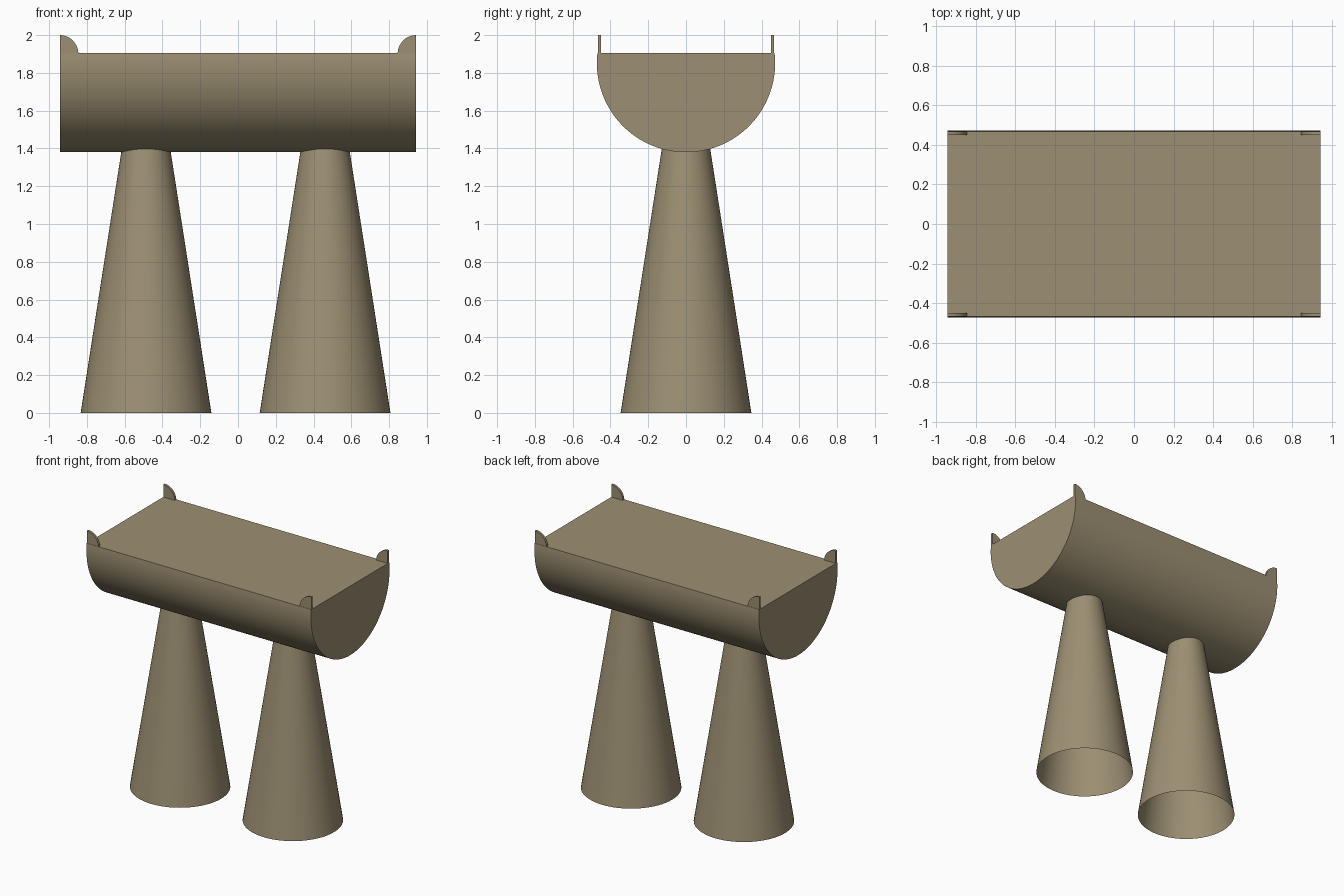
import bpy, bmesh, math

if "Cube" in bpy.data.objects:
    bpy.data.objects.remove(bpy.data.objects["Cube"])

mat = bpy.data.materials.new("warm_taupe")
mat.diffuse_color = (0.335, 0.279, 0.172, 1)
mat.use_nodes = True
mat.node_tree.nodes["Principled BSDF"].inputs["Base Color"].default_value = mat.diffuse_color

R, CZ, TOP, HALF = 0.472, 1.852, 1.905, 0.943


def finish(name, bm, smooth=True):
    mesh = bpy.data.meshes.new(name)
    bmesh.ops.recalc_face_normals(bm, faces=bm.faces)
    bm.to_mesh(mesh)
    bm.free()
    mesh.materials.append(mat)
    ob = bpy.data.objects.new(name, mesh)
    bpy.context.collection.objects.link(ob)
    if smooth:
        bpy.context.view_layer.objects.active = ob
        ob.select_set(True)
        bpy.ops.object.shade_smooth_by_angle(angle=math.radians(30))
        ob.select_set(False)
    return ob


def prism(name, points, offset):
    # extrude a closed 3D outline along an offset vector
    bm = bmesh.new()
    face = bm.faces.new([bm.verts.new(p) for p in points])
    out = bmesh.ops.extrude_face_region(bm, geom=[face], use_keep_orig=True)
    verts = [g for g in out["geom"] if isinstance(g, bmesh.types.BMVert)]
    bmesh.ops.translate(bm, verts=verts, vec=offset)
    return finish(name, bm)


# half-round body with a flat top
rise = math.asin((TOP - CZ) / R)
N = 64
arc = []
for i in range(N + 1):
    a = rise - (math.pi + 2 * rise) * i / N
    arc.append((-HALF, R * math.cos(a), CZ + R * math.sin(a)))
prism("body", arc, (2 * HALF, 0, 0))

# quarter-round corner tabs standing on the long edges
for sx, xn in ((-1, "left"), (1, "right")):
    for sy, yn in ((-1, "front"), (1, "back")):
        pts = [(sx * HALF, sy * 0.450, TOP - 0.005)]
        pts += [(sx * (HALF - 0.098 * math.cos(t)), sy * 0.450,
                 TOP - 0.005 + 0.1 * math.sin(t))
                for t in (math.pi / 2 * i / 16 for i in range(17))]
        prism(f"corner_tab_{yn}_{xn}", pts, (0, sy * 0.017, 0))

# tapered legs, open underneath
LEG_H = 1.40
for name, x in (("left_leg", -0.487), ("right_leg", 0.461)):
    bm = bmesh.new()
    bmesh.ops.create_cone(bm, cap_ends=False, segments=64,
                          radius1=0.346, radius2=0.128, depth=LEG_H)
    bmesh.ops.translate(bm, verts=bm.verts, vec=(x, 0, LEG_H / 2))
    finish(name, bm)
